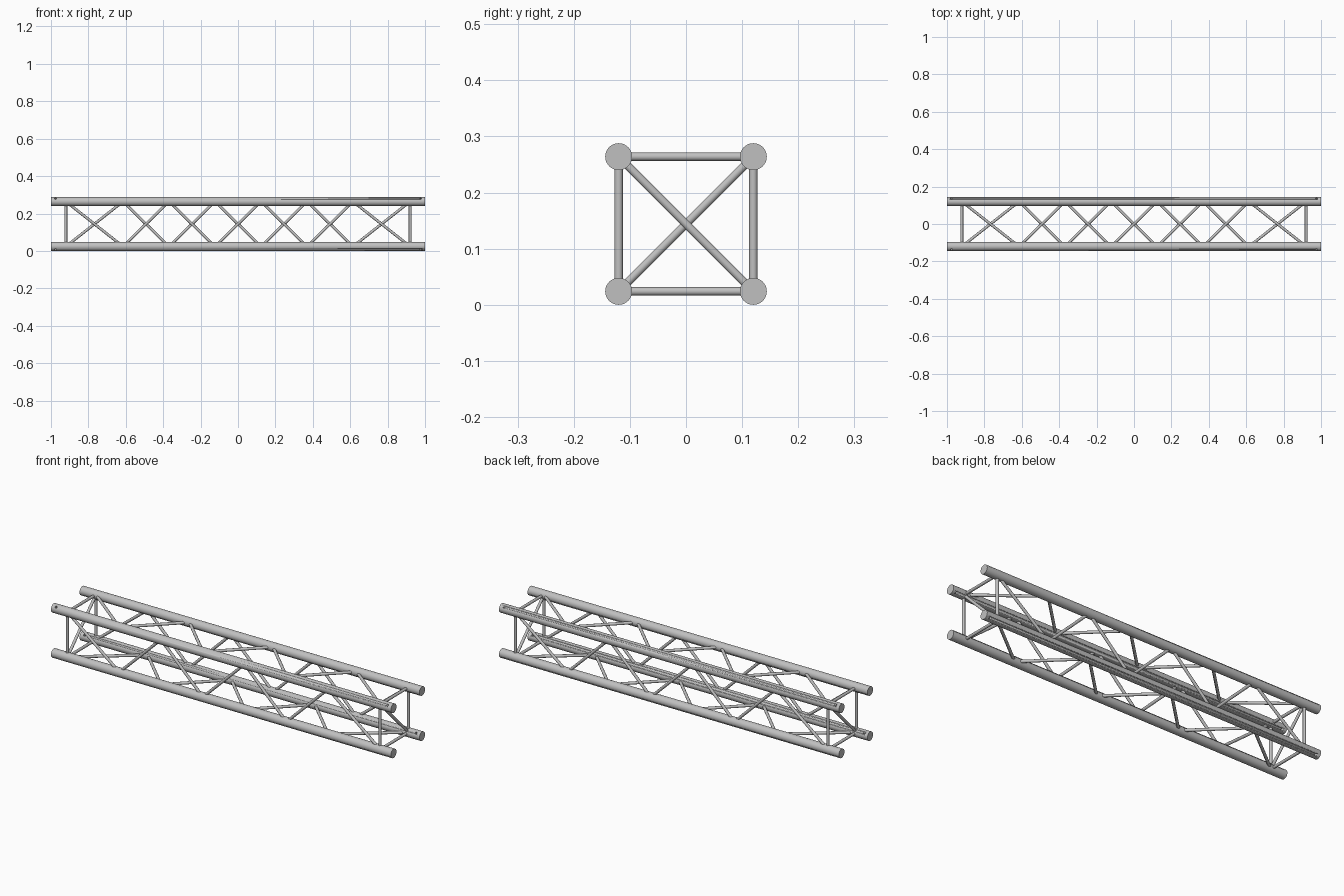
import bpy
from math import radians, pi
from mathutils import Vector

cube = bpy.data.objects.get("Cube")
if cube:
    bpy.data.objects.remove(cube, do_unlink=True)

HALF = 0.12         # chord axis offset from the centre line
TUBE = 0.024        # chord radius
ROD = 0.0075        # brace radius
END = 0.92          # position of the end frames
MID_Z = HALF + TUBE

metal = bpy.data.materials.new("aluminium_grey")
metal.use_nodes = True
metal.diffuse_color = (0.53, 0.53, 0.53, 1)
bsdf = metal.node_tree.nodes["Principled BSDF"]
bsdf.inputs["Base Color"].default_value = metal.diffuse_color
bsdf.inputs["Roughness"].default_value = 0.5


def tube(name, a, b, radius, sides=16):
    a, b = Vector(a), Vector(b)
    bpy.ops.mesh.primitive_cylinder_add(
        vertices=sides, radius=radius, depth=(b - a).length, location=(a + b) / 2)
    ob = bpy.context.object
    ob.name = name
    ob.rotation_mode = 'QUATERNION'
    ob.rotation_quaternion = (b - a).to_track_quat('Z', 'Y')
    ob.data.materials.append(metal)
    bpy.ops.object.shade_smooth_by_angle(angle=radians(40))
    return ob


def corner(x, c):
    return Vector((x, c[0] * HALF, MID_Z + c[1] * HALF))


# Corners (y, z) in order round the section
corners = {"front_top": (-1, 1), "back_top": (1, 1),
           "back_bottom": (1, -1), "front_bottom": (-1, -1)}
names = list(corners)

# Chords, each with a diagonal pin hole through both ends
for name, c in corners.items():
    chord = tube(name + "_chord", corner(-1, c), corner(1, c), TUBE, 32)
    for x in (-0.975, 0.975):
        out = Vector((0, c[0], c[1])) * 0.04
        cutter = tube("pin_hole_cutter", corner(x, c) - out, corner(x, c) + out, 0.006, 12)
        cutter.hide_render = True
        cutter.hide_set(True)
        cut = chord.modifiers.new("pin_hole", 'BOOLEAN')
        cut.operation = 'DIFFERENCE'
        cut.solver = 'EXACT'
        cut.object = cutter
        bpy.context.view_layer.objects.active = chord
        bpy.ops.object.modifier_apply(modifier=cut.name)
        bpy.data.objects.remove(cutter, do_unlink=True)

# Lacing: one zigzag on each side, each side a quarter turn on from the last
nodes = [-END] + [-0.615 + 0.246 * i for i in range(6)] + [END]
sides = ["front", "top", "back", "bottom"]
for i, side in enumerate(sides):
    ends = corners[names[i]], corners[names[i - 1]]
    path = [corner(x, ends[k % 2]) for k, x in enumerate(nodes)]
    for k in range(len(path) - 1):
        tube(f"{side}_lacing_{k + 1}", path[k], path[k + 1], ROD)

# End frames with one cross diagonal each
for label, x in (("right", -END), ("left", END)):
    for i, side in enumerate(sides):
        tube(f"{label}_end_{side}_strut", corner(x, corners[names[i]]),
             corner(x, corners[names[i - 1]]), ROD)
    s = 1 if x > 0 else -1
    tube(f"{label}_end_diagonal", corner(x, (-1, s)), corner(x, (1, -s)), ROD)
